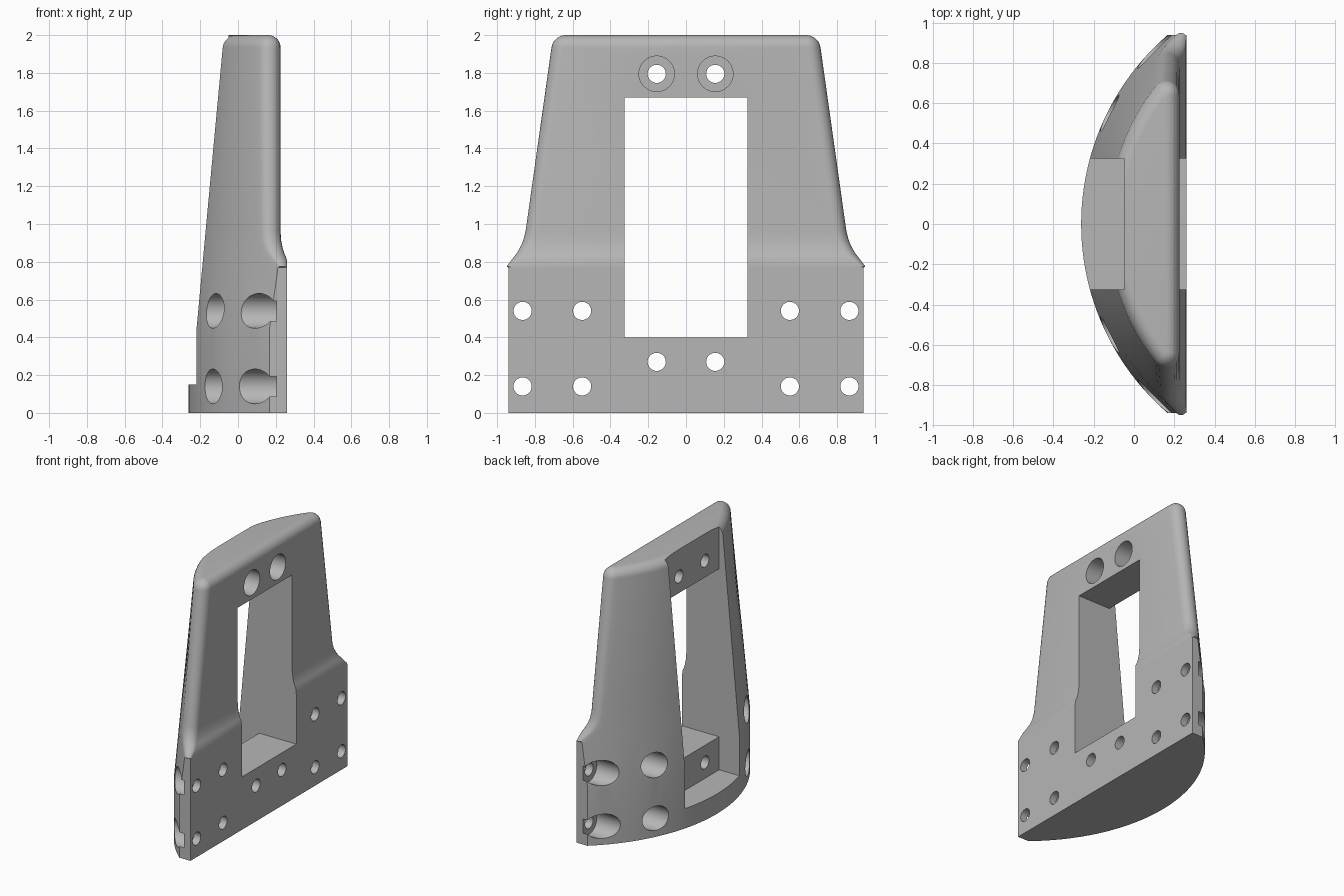
import bpy, bmesh
from math import sin, cos, pi, sqrt, asin, atan2
from mathutils import Matrix

if "Cube" in bpy.data.objects:
    bpy.data.objects.remove(bpy.data.objects["Cube"], do_unlink=True)

AXIS_X = 0.98      # vertical axis of the curved cone face
HALF_WIDTH = 0.94
WINDOW = 0.325     # half width of the opening

grey = bpy.data.materials.new("plain grey")
grey.use_nodes = True
grey.diffuse_color = (0.47, 0.47, 0.47, 1)
grey.node_tree.nodes["Principled BSDF"].inputs["Base Color"].default_value = grey.diffuse_color


def cone_radius(z):
    return 1.2425 - 0.0895 * max(0, z - 0.45)


def section(z, back, r, inset=0.0, arc_steps=48, corner_steps=8):
    """Segment-shaped outline: curved face, rounded corners, flat back."""
    R = cone_radius(z) - inset
    back -= inset
    r = max(r - inset, 0.004) if r else 0
    half = []
    if r:
        cx = back - r
        cy = sqrt((R - r) ** 2 - (AXIS_X - cx) ** 2)
        end = atan2(cy, AXIS_X - cx)
        for i in range(1, corner_steps + 1):
            a = pi - end + (end - pi) * i / corner_steps
            half.append((cx + r * cos(a), cy + r * sin(a)))
    else:
        end = asin(HALF_WIDTH / R)
        x0 = AXIS_X - R * cos(end)
        for i in range(1, corner_steps + 1):
            half.append((x0 + (back - x0) * i / corner_steps, HALF_WIDTH))
    arc = []
    for i in range(arc_steps + 1):
        a = end * (2 * i / arc_steps - 1)
        arc.append((AXIS_X - R * cos(a), R * sin(a)))
    return [(x, -y, z) for x, y in reversed(half)] + [(x, y, z) for x, y in arc + half]


def new_object(name, bm):
    bmesh.ops.recalc_face_normals(bm, faces=bm.faces[:])
    mesh = bpy.data.meshes.new(name)
    bm.to_mesh(mesh)
    bm.free()
    obj = bpy.data.objects.new(name, mesh)
    bpy.context.collection.objects.link(obj)
    return obj


# Lofted body: mounting block, concave shoulder, tapered upper, rounded top
rings = [section(z, 0.26, 0) for z in (0, 0.45, 0.77)]
for z, back, r in ((0.775, 0.26, 0.026), (0.815, 0.258, 0.046), (0.84, 0.247, 0.052),
                   (0.87, 0.237, 0.056), (0.91, 0.229, 0.06), (0.96, 0.225, 0.062)):
    rings.append(section(z, back, r))
ROUND = 0.065
for i in range(9):
    a = pi / 2 * i / 8
    rings.append(section(2 - ROUND + ROUND * sin(a), 0.225, 0.065, ROUND * (1 - cos(a))))

bm = bmesh.new()
loops = [[bm.verts.new(p) for p in ring] for ring in rings]
for low, high in zip(loops, loops[1:]):
    for i in range(len(low)):
        j = (i + 1) % len(low)
        bm.faces.new((low[i], low[j], high[j], high[i]))
bm.faces.new(loops[0])
bm.faces.new(loops[-1])
body = new_object("bracket_body", bm)
body.data.materials.append(grey)


def box_cutter(name, x0, x1, z0, z1):
    bm = bmesh.new()
    bmesh.ops.create_cube(bm, size=1)
    bmesh.ops.scale(bm, vec=(x1 - x0, 2 * WINDOW, z1 - z0), verts=bm.verts)
    bmesh.ops.translate(bm, vec=((x0 + x1) / 2, 0, (z0 + z1) / 2), verts=bm.verts)
    return new_object(name, bm)


def bore_cutter(name, holes):
    """Cylinders along x, each given as y, z, radius, x start, x end."""
    bm = bmesh.new()
    for y, z, r, x0, x1 in holes:
        place = Matrix.Translation(((x0 + x1) / 2, y, z)) @ Matrix.Rotation(pi / 2, 4, 'Y')
        bmesh.ops.create_cone(bm, cap_ends=True, segments=40, radius1=r, radius2=r,
                              depth=x1 - x0, matrix=place)
    return new_object(name, bm)


# Bolt holes and their wide counterbores
bolts, bores = [], []
for side in (-1, 1):
    for y in (0.55, 0.865):
        for z in (0.14, 0.54):
            bolts.append((side * y, z, 0.048, -0.5, 0.5))
            bores.append((side * y, z, 0.092, -0.5, 0.205))
    for z in (0.27, 1.795):
        bolts.append((side * 0.155, z, 0.048, -0.5, 0.5))
    bores.append((side * 0.155, 1.795, 0.094, 0.1, 0.5))

cutters = [
    box_cutter("channel_cutter", -0.6, -0.05, 0.15, 2.3),
    box_cutter("window_cutter", -0.3, 0.6, 0.4, 1.67),
    bore_cutter("counterbore_cutter", bores),
    bore_cutter("bolt_hole_cutter", bolts),
]

# Cut, then shade smooth with crisp edges
bpy.ops.object.select_all(action='DESELECT')
bpy.context.view_layer.objects.active = body
body.select_set(True)
for cutter in cutters:
    cutter.hide_render = True
    mod = body.modifiers.new(cutter.name, 'BOOLEAN')
    mod.operation = 'DIFFERENCE'
    mod.solver = 'EXACT'
    mod.object = cutter
    bpy.ops.object.modifier_apply(modifier=mod.name)
    bpy.data.objects.remove(cutter, do_unlink=True)
bpy.ops.object.shade_smooth_by_angle(angle=pi / 6)
